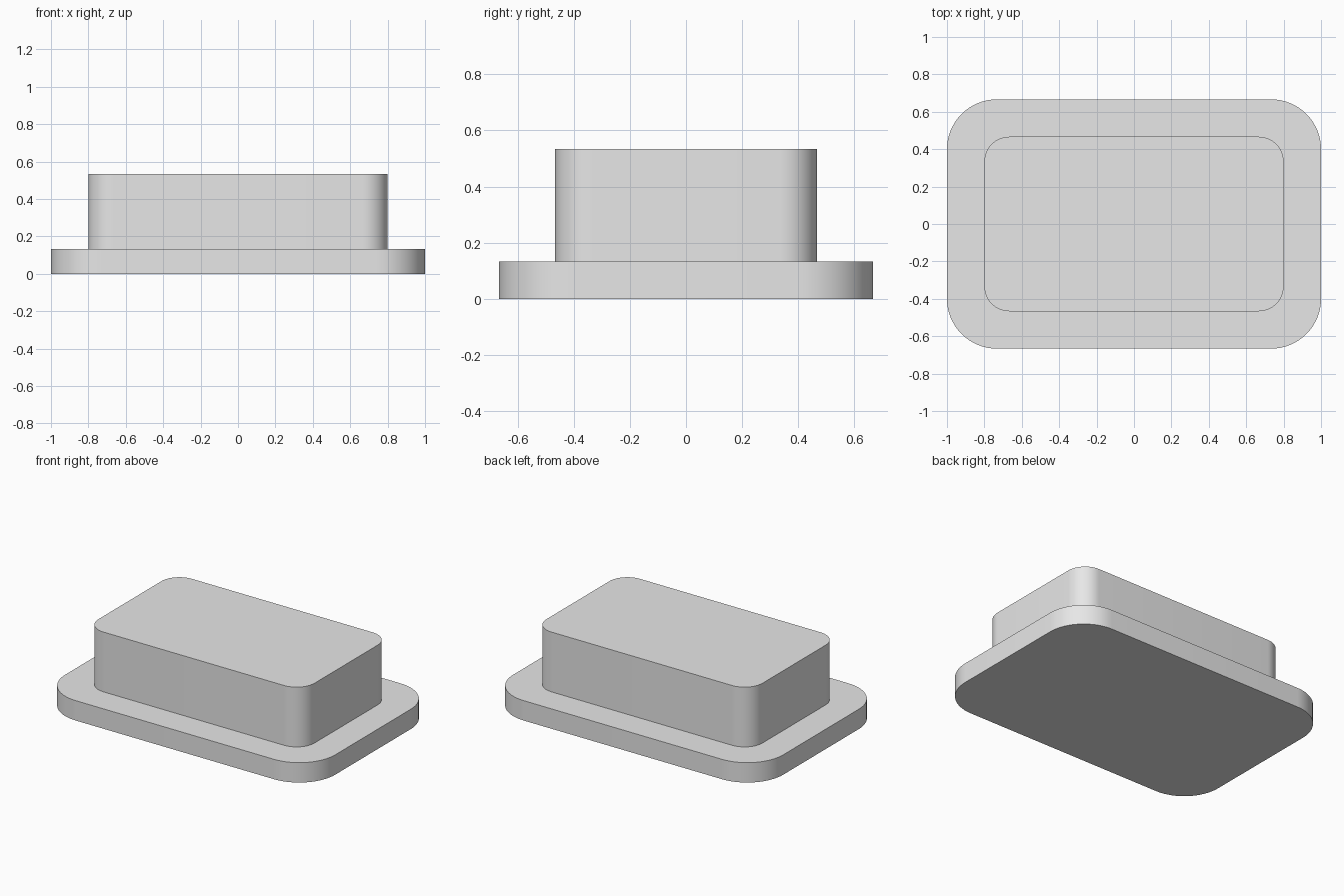
import bpy
import bmesh
import math

cube = bpy.data.objects.get("Cube")
if cube:
    bpy.data.objects.remove(cube, do_unlink=True)

grey = bpy.data.materials.new("light_grey")
grey.use_nodes = True
colour = (0.8, 0.8, 0.8, 1)
grey.diffuse_color = colour
grey.node_tree.nodes["Principled BSDF"].inputs["Base Color"].default_value = colour


def rounded_slab(name, width, depth, bottom, top, radius, steps=16):
    """Upright slab with rounded vertical corners."""
    bm = bmesh.new()
    outline = []
    for corner, (sx, sy) in enumerate([(1, 1), (-1, 1), (-1, -1), (1, -1)]):
        cx = sx * (width / 2 - radius)
        cy = sy * (depth / 2 - radius)
        for i in range(steps + 1):
            a = (corner + i / steps) * math.pi / 2
            outline.append(bm.verts.new((cx + radius * math.cos(a),
                                         cy + radius * math.sin(a), bottom)))
    face = bm.faces.new(outline)
    result = bmesh.ops.extrude_face_region(bm, geom=[face], use_keep_orig=True)
    raised = [v for v in result["geom"] if isinstance(v, bmesh.types.BMVert)]
    bmesh.ops.translate(bm, verts=raised, vec=(0, 0, top - bottom))
    bmesh.ops.recalc_face_normals(bm, faces=bm.faces)

    mesh = bpy.data.meshes.new(name)
    bm.to_mesh(mesh)
    bm.free()
    mesh.materials.append(grey)
    obj = bpy.data.objects.new(name, mesh)
    bpy.context.collection.objects.link(obj)
    bpy.ops.object.select_all(action="DESELECT")
    obj.select_set(True)
    bpy.context.view_layer.objects.active = obj
    bpy.ops.object.shade_smooth_by_angle(angle=math.radians(30))
    return obj


# Wide flange at the bottom and the narrower block standing on it
rounded_slab("base_flange", 2.0, 1.333, 0, 0.133, 0.267)
rounded_slab("upper_block", 1.6, 0.933, 0.133, 0.533, 0.133)
